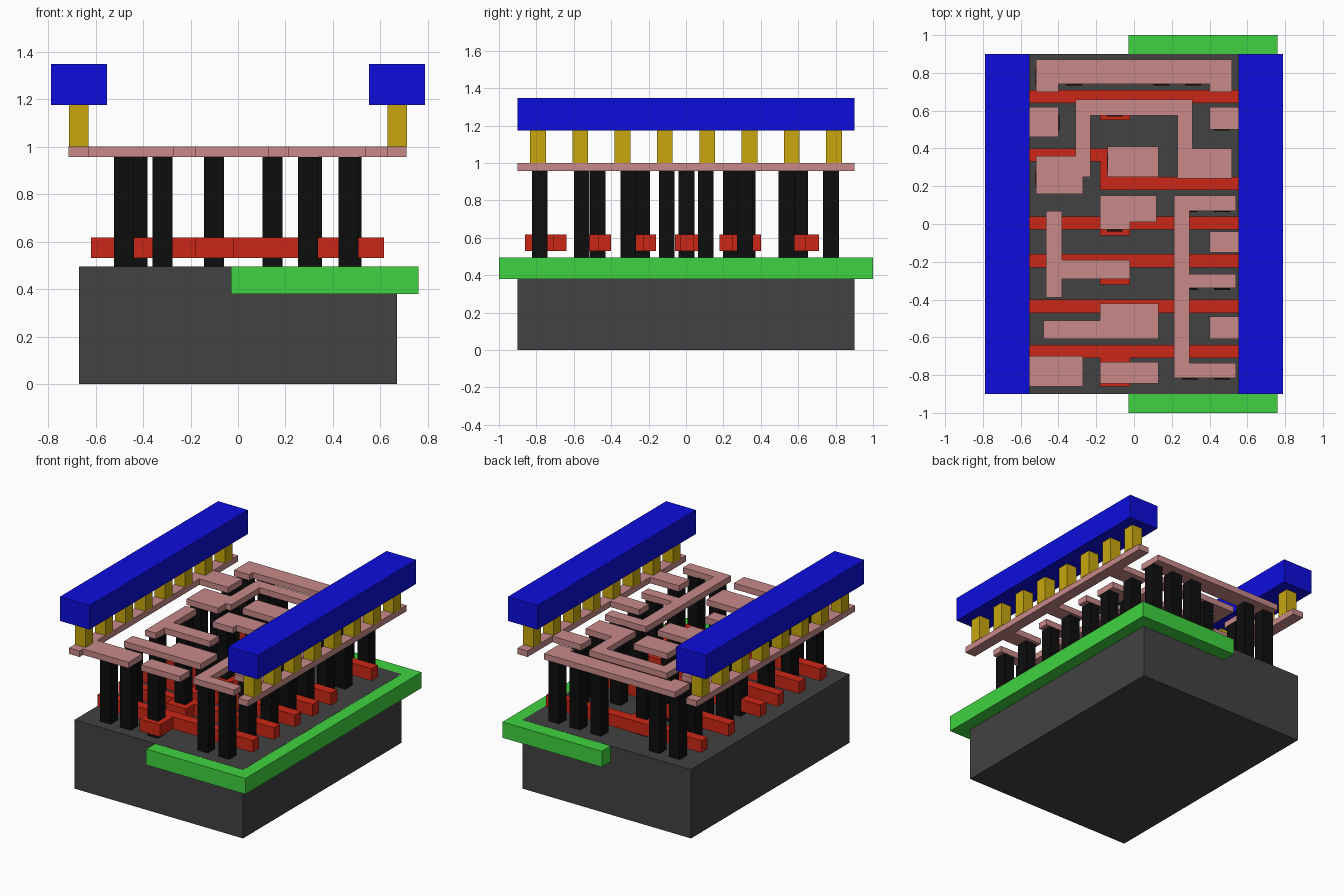
import bpy, bmesh


def material(name, rgb):
    m = bpy.data.materials.new(name)
    m.diffuse_color = (*rgb, 1)
    return m


BASE = material("base_dark", (0.054, 0.054, 0.054))
GREEN = material("well_green", (0.05, 0.65, 0.05))
RED = material("gate_red", (0.60, 0.02, 0.008))
PINK = material("link_pink", (0.58, 0.25, 0.25))
BLACK = material("pillar_black", (0.004, 0.004, 0.004))
GOLD = material("peg_gold", (0.58, 0.39, 0.004))
BLUE = material("rail_blue", (0.004, 0.004, 0.72))


def prism(name, outlines, z0, z1, mat):
    """Extrude flat outlines between two heights into one object."""
    bm = bmesh.new()
    for pts in outlines:
        f = bm.faces.new([bm.verts.new((x, y, z0)) for x, y in pts])
        top = bmesh.ops.extrude_face_region(bm, geom=[f])["geom"]
        bmesh.ops.translate(bm, vec=(0, 0, z1 - z0),
                            verts=[v for v in top if isinstance(v, bmesh.types.BMVert)])
    bmesh.ops.recalc_face_normals(bm, faces=bm.faces)
    me = bpy.data.meshes.new(name)
    bm.to_mesh(me)
    bm.free()
    me.materials.append(mat)
    ob = bpy.data.objects.new(name, me)
    bpy.context.collection.objects.link(ob)
    return ob


def rect(x0, x1, y0, y1):
    return [(x0, y0), (x1, y0), (x1, y1), (x0, y1)]


def square(x, y, s=0.084):
    return rect(x - s / 2, x + s / 2, y - s / 2, y + s / 2)


# Substrate block and the well let into its right side
prism("substrate", [rect(-0.67, 0.67, -0.9, 0.9)], 0, 0.495, BASE)
prism("well", [rect(-0.03, 0.76, -1, 1)], 0.38, 0.494, GREEN)

# Gate bars, each with a contact pad left of centre
L, R, PL, PR = -0.62, 0.615, -0.18, -0.02
for i, (y0, pad0, pad1) in enumerate([(0.64, 0.55, 0.71), (-0.03, -0.06, 0.10), (-0.23, -0.32, -0.16),
                                      (-0.47, -0.56, -0.40), (-0.71, -0.86, -0.64)]):
    y1 = y0 + 0.07
    pts = [(L, y0), (PL, y0), (PL, pad0), (PR, pad0), (PR, y0), (R, y0), (R, y1)]
    if pad1 > y1 + 0.01:
        pts += [(PR, y1), (PR, pad1), (PL, pad1), (PL, y1)]
    prism(f"gate_bar_{i + 1}", [pts + [(L, y1)]], 0.53, 0.617, RED)
prism("gate_bar_stepped", [[(L, 0.33), (PL, 0.33), (PL, 0.18), (R, 0.18), (R, 0.25),
                            (PR, 0.25), (PR, 0.40), (L, 0.40)]], 0.53, 0.617, RED)

# Link layer: side rails with their stubs, then separate links
Z0, Z1 = 0.957, 1.0
prism("left_link_rail", [rect(-0.715, -0.63, -0.9, 0.9), rect(-0.63, -0.40, 0.46, 0.62),
                         rect(-0.63, -0.27, -0.86, -0.70)], Z0, Z1, PINK)
prism("right_link_rail", [rect(0.63, 0.71, -0.9, 0.9)] +
      [rect(0.40, 0.63, a, b) for a, b in ((0.50, 0.62), (-0.15, -0.04), (-0.61, -0.49))], Z0, Z1, PINK)
links = {
    "back_link": [(-0.52, 0.70), (-0.40, 0.70), (-0.40, 0.74), (0.40, 0.74), (0.40, 0.70),
                  (0.52, 0.70), (0.52, 0.87), (-0.52, 0.87)],
    "arch_link": [(-0.52, 0.16), (-0.27, 0.16), (-0.27, 0.25), (-0.23, 0.25), (-0.23, 0.575),
                  (0.23, 0.575), (0.23, 0.24), (0.52, 0.24), (0.52, 0.40), (0.31, 0.40),
                  (0.31, 0.66), (-0.31, 0.66), (-0.31, 0.36), (-0.52, 0.36)],
    "centre_link_back": rect(-0.14, 0.13, 0.25, 0.41),
    "centre_link": [(-0.18, -0.03), (-0.02, -0.03), (-0.02, 0.01), (0.12, 0.01),
                    (0.12, 0.15), (-0.18, 0.15)],
    "tee_link": [(-0.465, -0.39), (-0.38, -0.39), (-0.38, -0.29), (-0.02, -0.29),
                 (-0.02, -0.19), (-0.38, -0.19), (-0.38, 0.07), (-0.465, 0.07)],
    "comb_link": [(0.212, -0.815), (0.54, -0.815), (0.54, -0.735), (0.295, -0.735),
                  (0.295, -0.34), (0.54, -0.34), (0.54, -0.265), (0.295, -0.265),
                  (0.295, 0.07), (0.54, 0.07), (0.54, 0.15), (0.212, 0.15)],
    "step_link": [(-0.48, -0.61), (0.13, -0.61), (0.13, -0.42), (-0.18, -0.42),
                  (-0.18, -0.51), (-0.48, -0.51)],
    "centre_link_front": rect(-0.18, 0.13, -0.845, -0.73),
}
for name, pts in links.items():
    prism(name, [pts], Z0, Z1, PINK)

# Pillars between base and links, grouped by row
rows = {0.775: (-0.48, -0.318, 0.146, 0.312, 0.478), 0.24: (-0.48, -0.318), 0.537: (-0.437, 0.465),
        0.315: (0.312, 0.478), 0.105: (0.295, 0.465), -0.103: (0.465,), -0.308: (-0.423, 0.295, 0.465),
        0.003: (-0.423, -0.102), -0.557: (-0.437, 0.465), -0.782: (-0.48, -0.318, -0.102, 0.295, 0.465),
        0.61: (-0.102,), 0.33: (-0.102,), -0.235: (-0.102,), -0.472: (-0.102,)}
prism("pillars", [square(x, y) for y, xs in rows.items() for x in xs], 0.49, Z0, BLACK)

# Gold pegs and blue power rails, one set per side
for side, s in (("left", -1), ("right", 1)):
    prism(f"{side}_pegs", [square(s * 0.671, (k - 3.5) * 0.2262) for k in range(8)], Z1, 1.175, GOLD)
    prism(f"{side}_power_rail", [rect(s * 0.67 - 0.118, s * 0.67 + 0.118, -0.9, 0.9)], 1.175, 1.348, BLUE)
